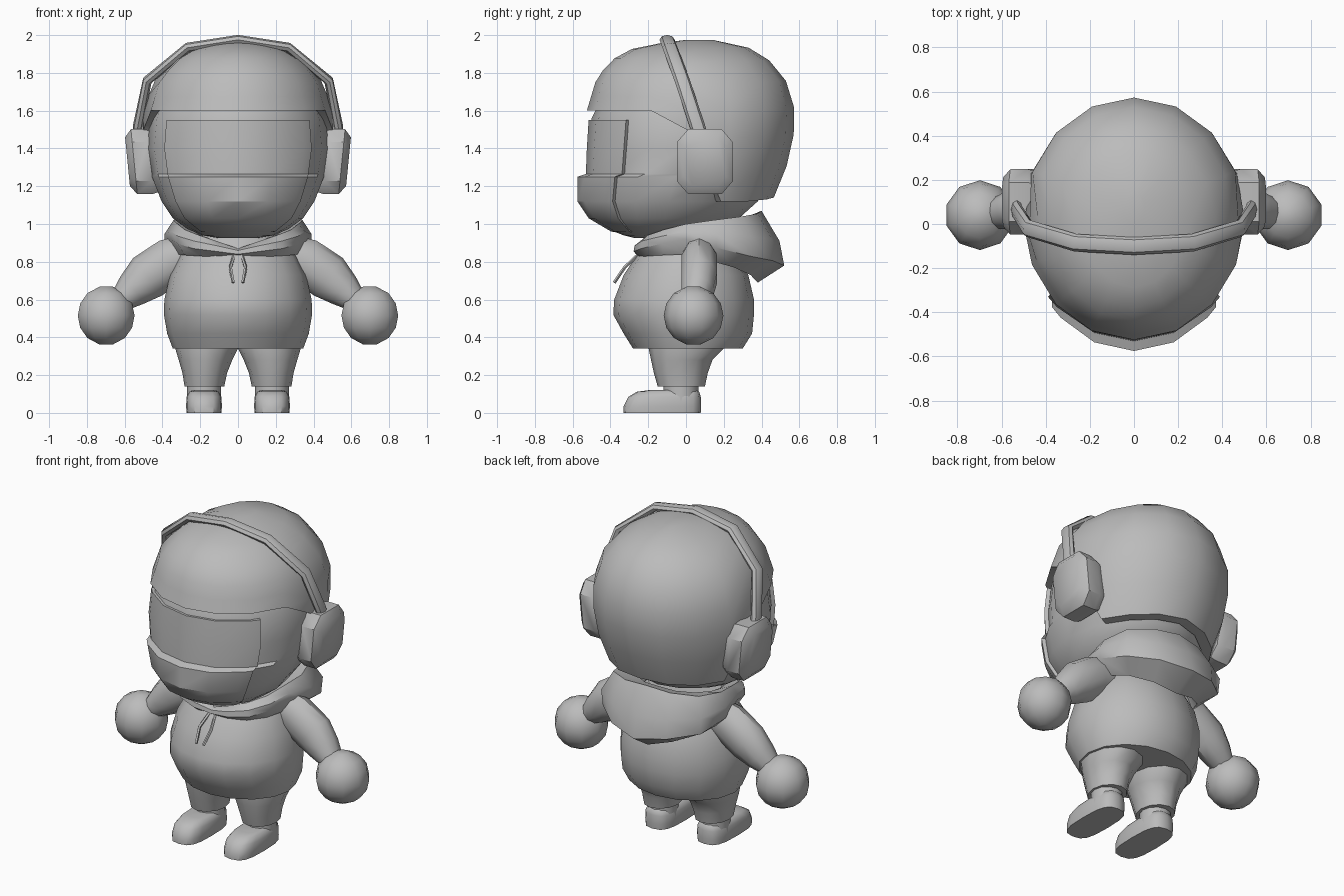
import bpy, bmesh, math
from mathutils import Vector

if "Cube" in bpy.data.objects:
    bpy.data.objects.remove(bpy.data.objects["Cube"])

grey = bpy.data.materials.new("plain_grey")
grey.diffuse_color = (0.5, 0.5, 0.5, 1)
grey.use_nodes = True
grey.node_tree.nodes["Principled BSDF"].inputs["Base Color"].default_value = grey.diffuse_color


def finish(name, bm, angle=40):
    me = bpy.data.meshes.new(name)
    bm.to_mesh(me)
    bm.free()
    me.materials.append(grey)
    ob = bpy.data.objects.new(name, me)
    bpy.context.collection.objects.link(ob)
    bpy.ops.object.select_all(action='DESELECT')
    ob.select_set(True)
    bpy.context.view_layer.objects.active = ob
    bpy.ops.object.shade_smooth_by_angle(angle=math.radians(angle))
    return ob


def skin(name, rows, wrap=True, caps=(True, True), side=1, loop=False, angle=40):
    """Join rows of points with quads; optional end caps or closed loop."""
    bm = bmesh.new()
    vs = [[bm.verts.new((p[0] * side, p[1], p[2])) for p in r] for r in rows]
    n, m = len(rows), len(rows[0])
    for i in range(n if loop else n - 1):
        for j in range(m if wrap else m - 1):
            a, b, k = vs[i], vs[(i + 1) % n], (j + 1) % m
            bm.faces.new((a[j], a[k], b[k], b[j]))
    if not loop:
        if caps[0]:
            bm.faces.new(vs[0][::-1])
        if caps[1]:
            bm.faces.new(vs[-1])
    if loop or all(caps):
        bmesh.ops.recalc_face_normals(bm, faces=bm.faces)
    return finish(name, bm, angle)


def point(a, z, rx, yf, yb, cx=0, e=1.0):
    """Point on a flattened ring; angle 0 is the front."""
    f = lambda v: math.copysign(abs(v) ** e, v) if abs(v) > 1e-6 else 0
    return (cx + rx * f(math.sin(a)), (yf + yb) / 2 - (yb - yf) / 2 * f(math.cos(a)), z)


def ring(z, rx, yf, yb, cx=0, n=16, e=1.0):
    return [point(2 * math.pi * j / n, z, rx, yf, yb, cx, e) for j in range(n)]


def at(profile, z):
    """Interpolate (z, rx, yf, yb) rows at a height."""
    for p, q in zip(profile, profile[1:]):
        if z <= q[0]:
            t = max(0, (z - p[0]) / (q[0] - p[0]))
            return [u + (v - u) * t for u, v in zip(p[1:], q[1:])]
    return profile[-1][1:]


def tube(name, pts, radii, n=10, side=1):
    """Sweep an ellipse along a path; second radius runs along y."""
    pts, rows = [Vector(p) for p in pts], []
    for i, p in enumerate(pts):
        t = (pts[min(i + 1, len(pts) - 1)] - pts[max(i - 1, 0)]).normalized()
        u = t.cross(Vector((0, 1, 0))).normalized()
        v = u.cross(t)
        ru, rv = radii[i]
        rows.append([p + u * ru * math.cos(2 * math.pi * j / n)
                     + v * rv * math.sin(2 * math.pi * j / n) for j in range(n)])
    return skin(name, rows, side=side)


# Head with a small ledge across the front
HEAD = [(.925, .10, -.27, -.07), (.94, .19, -.33, .03), (.975, .27, -.42, .14),
        (1.03, .345, -.50, .28), (1.12, .405, -.56, .38), (1.25, .455, -.56, .44),
        (1.265, .458, -.515, .45), (1.4, .48, -.51, .48), (1.56, .465, -.50, .50),
        (1.72, .40, -.42, .46), (1.82, .25, -.25, .30)]
skin("head", [ring(*r) for r in HEAD])

# Raised face panel with sunk borders
cols = [(-52, -.03), (-52, .015), (-45, .015), (-22.5, .015), (0, .015),
        (22.5, .015), (45, .015), (52, .015), (52, -.03)]
levels = [(.95, -.03), (.96, .015), (1.03, .015), (1.12, .015), (1.25, .015),
          (1.265, .015), (1.4, .015), (1.55, .015), (1.55, -.03)]
panel = []
for z, o in levels:
    rx, yf, yb = at(HEAD, z)
    panel.append([point(math.radians(a), z, rx + min(o, c), yf - min(o, c), yb + min(o, c))
                  for a, c in cols])
skin("face_panel", panel, wrap=False, caps=(False, False), angle=30)

# Hair cap: brim high in front, lower behind the ears
HAIR = [(1.12, .43, -.42, .455), (1.25, .475, -.48, .52), (1.47, .505, -.53, .57),
        (1.6, .50, -.525, .577), (1.75, .45, -.48, .535), (1.86, .36, -.41, .45),
        (1.93, .235, -.28, .345), (1.96, .13, -.12, .22), (1.975, .05, .0, .14)]
BRIM = [1.6, 1.6, 1.6, 1.6, 1.49, 1.12, 1.12, 1.13, 1.14]


def hair_row(f, scale=1.0):
    row = []
    for j in range(16):
        low = BRIM[min(j, 16 - j)]
        z = low + (1.975 - low) * f
        rx, yf, yb = at(HAIR, z)
        row.append(point(math.pi * j / 8, z, rx * scale, yf * scale, yb * scale))
    return row


skin("hair", [hair_row(0, .86)] + [hair_row(f) for f in (0, .2, .4, .57, .74, .87, .95, 1)],
     caps=(False, True))

# Torso
skin("torso", [ring(*r) for r in [
    (.34, .345, -.28, .30), (.42, .375, -.33, .35), (.52, .392, -.385, .36),
    (.60, .39, -.38, .36), (.73, .36, -.33, .33), (.85, .30, -.25, .26),
    (.94, .22, -.18, .20)]])

# Hood: section (radius, height) swept from the front round to the back
HOOD = [[(.15, .85), (.23, .87), (.26, .86), (.265, .84), (.23, .82)],
        [(.20, .92), (.29, .94), (.33, .91), (.335, .87), (.29, .83)],
        [(.25, .97), (.32, 1.0), (.355, .96), (.355, .92), (.32, .84)],
        [(.28, 1.0), (.42, 1.04), (.49, .93), (.48, .83), (.36, .77)],
        [(.28, 1.02), (.40, 1.07), (.495, .91), (.52, .78), (.38, .69)]]
rows = []
for j in range(16):
    k = min(j, 16 - j) / 2
    i = min(int(k), 3)
    a = math.pi * j / 8
    sec = [Vector(p).lerp(Vector(q), k - i) for p, q in zip(HOOD[i], HOOD[i + 1])]
    rows.append([(r * math.sin(a), -r * math.cos(a), z) for r, z in sec])
skin("hood", rows, loop=True)

# Headband over the hair
half = [(.535, .09, 1.42), (.53, .06, 1.52), (.48, -.02, 1.76), (.265, -.085, 1.935)]
band = half + [(0, -.1, 1.975)] + [(-x, y, z) for x, y, z in half[::-1]]
tube("headband", band, [(.026, .04)] * len(band), n=8)

for s, tag in ((1, "right"), (-1, "left")):
    # Ear cup: chamfered octagon, leaning outward at the top
    octagon = [(-1, -.6), (-.6, -1), (.6, -1), (1, -.6), (1, .6), (.6, 1), (-.6, 1), (-1, .6)]
    skin(tag + "_ear_cup",
         [[(x + .1 * k * v * .17, .1 + .148 * k * u, 1.33 + .172 * k * v) for u, v in octagon]
          for x, k in ((.43, .92), (.47, 1), (.55, 1), (.585, .75))], side=s)

    # Sleeve and hand
    tube(tag + "_sleeve",
         [(.24, .07, .84), (.36, .07, .80), (.48, .07, .72), (.56, .06, .65), (.61, .05, .605)],
         [(.11, .08), (.125, .10), (.125, .10), (.095, .09), (.07, .075)], side=s)
    R = .158
    skin(tag + "_hand", [ring(.515 + R * math.sin(t), R * math.cos(t), .04 - R * math.cos(t),
                              .04 + R * math.cos(t), .698, 10)
                         for t in (-1.35, -.85, -.42, 0, .42, .85, 1.35)], side=s)

    # Trouser leg, ankle and shoe
    skin(tag + "_trouser_leg", [ring(*r, 12) for r in [
        (.14, .105, -.15, .10, .178), (.21, .118, -.17, .115, .176),
        (.28, .142, -.185, .14, .172), (.35, .17, -.20, .21, .165), (.42, .17, -.20, .21, .165)]],
        side=s)
    skin(tag + "_ankle", [ring(z, .09, -.12, .065, .18, 12) for z in (.05, .125, .15)], side=s)
    skin(tag + "_shoe", [ring(*r, .18, 16, .65) for r in [
        (0, .092, -.33, .078), (.035, .095, -.33, .08), (.085, .092, -.305, .078),
        (.112, .078, -.26, .07), (.12, .06, -.20, .06)]], side=s)

    # Drawstring
    tube(tag + "_drawstring", [(.02, -.255, .835), (.04, -.325, .77), (.025, -.38, .69)],
         [(.009, .009)] * 3, n=5, side=s)
